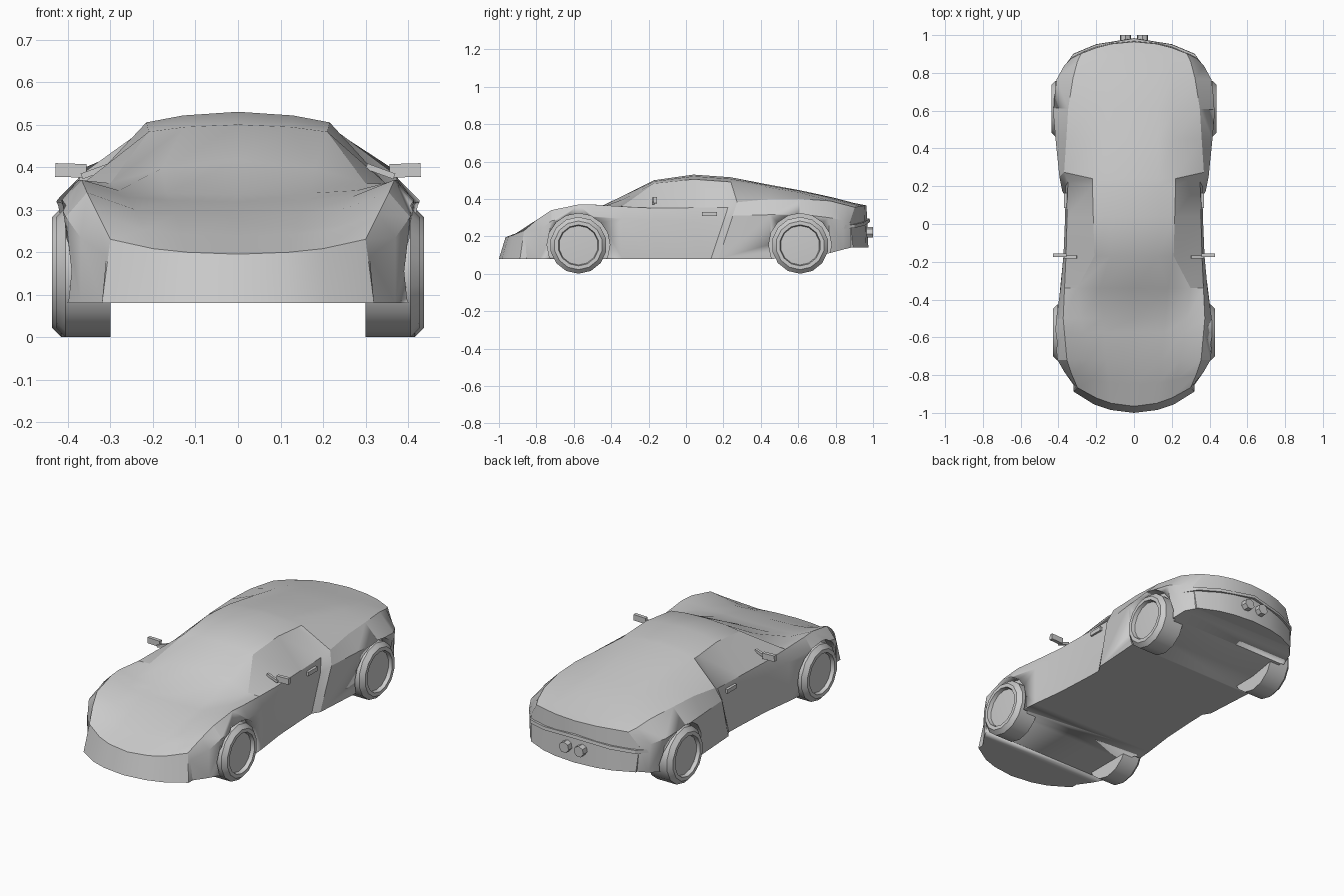
import bpy, bmesh, math
from mathutils import Vector, Matrix

if "Cube" in bpy.data.objects:
    bpy.data.objects.remove(bpy.data.objects["Cube"])


def make_object(name, bm, angle=30):
    bmesh.ops.remove_doubles(bm, verts=bm.verts, dist=0.0005)
    bmesh.ops.recalc_face_normals(bm, faces=bm.faces)
    me = bpy.data.meshes.new(name)
    bm.to_mesh(me)
    bm.free()
    ob = bpy.data.objects.new(name, me)
    bpy.context.collection.objects.link(ob)
    bpy.ops.object.select_all(action='DESELECT')
    bpy.context.view_layer.objects.active = ob
    ob.select_set(True)
    bpy.ops.object.shade_smooth_by_angle(angle=math.radians(angle))
    return ob


def lerp(curve, y):
    if y <= curve[0][0]:
        return curve[0][1]
    for (a, va), (b, vb) in zip(curve, curve[1:]):
        if y <= b:
            return va + (vb - va) * (y - a) / (b - a)
    return curve[-1][1]


def box(name, centre, size, rot=0):
    bm = bmesh.new()
    m = Matrix.Translation(centre) @ Matrix.Rotation(rot, 4, 'Y') @ Matrix.Diagonal((*size, 1))
    bmesh.ops.create_cube(bm, size=1, matrix=m)
    return make_object(name, bm)


# body guide curves: value against length y
CENTRE_Z = [(-.965, .195), (-.72, .285), (-.5, .335), (-.17, .5), (.04, .53), (.25, .515), (.45, .475), (.7, .43), (.95, .365)]
ROOF_X = [(-.965, .2), (-.5, .28), (-.34, .3), (-.17, .21), (.2, .22), (.95, .2)]
ROOF_Z = [(-.965, .208), (-.72, .3), (-.5, .345), (-.34, .362), (-.17, .483), (.04, .505), (.25, .49), (.45, .46), (.7, .42), (.95, .362)]
SHOULDER_X = [(-.965, .3), (-.85, .33), (-.72, .355), (-.5, .375), (-.17, .36), (.2, .35), (.24, .37), (.6, .35), (.87, .31), (.96, .28)]
SHOULDER_Z = [(-.965, .23), (-.85, .29), (-.72, .34), (-.6, .37), (-.45, .37), (-.24, .35), (.2, .355), (.24, .382), (.5, .404), (.75, .395), (.96, .355)]
SIDE_X = [(-.965, .31), (-.85, .37), (-.72, .405), (-.575, .422), (-.35, .39), (-.1, .367), (.2, .362), (.24, .395), (.6, .43), (.75, .42), (.9, .37), (.96, .33)]
SIDE_Z = [(-.965, .19), (-.7, .29), (-.575, .315), (-.3, .29), (.2, .28), (.24, .31), (.6, .32), (.96, .28)]
SILL_X = [(-.965, .32), (-.85, .37), (-.72, .403), (-.45, .405), (-.1, .36), (.2, .355), (.24, .38), (.6, .41), (.9, .36), (.96, .32)]
SILL_Z = [(.6, .08), (.96, .14)]
BOW = [(-.965, 1.1), (-.85, .5), (-.72, 0), (.75, 0), (.9, -.45), (.96, -.8)]
STATIONS = [-.965, -.85, -.72, -.575, -.5, -.34, -.17, .04, .2, .24, .45, .61, .78, .9, .965]


def section(y):
    c, g, gz = lerp(CENTRE_Z, y), lerp(ROOF_X, y), lerp(ROOF_Z, y)
    half = [(0, c), (g * .6, c + (gz - c) * .35), (g, gz),
            (lerp(SHOULDER_X, y), lerp(SHOULDER_Z, y)),
            (lerp(SIDE_X, y), lerp(SIDE_Z, y)), (lerp(SILL_X, y), lerp(SILL_Z, y))]
    pts = []
    for i, (x, z) in enumerate(half):
        lean = .33 * (z - .28) if i > 2 and .15 < y < .3 else 0
        pts.append(Vector((x, y + lerp(BOW, y) * x * x + lean, z)))
    return pts


def end_row(pts, dy, z):
    # bottom edge of the nose or tail face
    out = [Vector((p.x * 1.05, p.y + dy, z)) for p in pts]
    out[3] = out[4] = out[5] = Vector((pts[5].x, pts[5].y + dy, z))
    return out


rows = [section(y) for y in STATIONS]
rows = [end_row(rows[0], -.035, .08)] + rows + [end_row(rows[-1], .01, .14)]

# body shell
bm = bmesh.new()
grid = []
for r in rows:
    full = [Vector((-p.x, p.y, p.z)) for p in r[:0:-1]] + r
    grid.append([bm.verts.new(p) for p in full])
for a, b in zip(grid, grid[1:]):
    for i in range(len(a) - 1):
        bm.faces.new((a[i], a[i + 1], b[i + 1], b[i]))
    bm.faces.new((a[-1], a[0], b[0], b[-1]))
bm.faces.new(grid[0])
bm.faces.new(grid[-1])
body = make_object("body", bm, 26)

# wheel arches
WHEELS = [("front", -.575, .428), ("rear", .61, .438)]
for _, y, _ in WHEELS:
    for s in (-1, 1):
        bm = bmesh.new()
        m = Matrix.Translation((s * .48, y, .155)) @ Matrix.Rotation(math.pi / 2, 4, 'Y')
        bmesh.ops.create_cone(bm, cap_ends=True, segments=16, radius1=.168, radius2=.168, depth=.24, matrix=m)
        cutter = make_object("arch_cutter", bm)
        cutter.hide_render = True
        mod = body.modifiers.new("arch", 'BOOLEAN')
        mod.operation, mod.solver, mod.object = 'DIFFERENCE', 'EXACT', cutter
        bpy.context.view_layer.objects.active = body
        bpy.ops.object.modifier_apply(modifier=mod.name)
        bpy.data.objects.remove(cutter)

# wheels: tyre with chamfer and recessed disc
for end, y, out in WHEELS:
    for s, side in ((-1, "left"), (1, "right")):
        prof = [(.3, 0), (.3, .152), (out - .022, .152), (out, .13), (out, .11), (out - .02, .105), (out - .015, 0)]
        bm = bmesh.new()
        vs = [bm.verts.new((s * x, y, .152 - r)) for x, r in prof]
        es = [bm.edges.new(p) for p in zip(vs, vs[1:])]
        bmesh.ops.spin(bm, geom=vs + es, cent=(0, y, .152), axis=(1, 0, 0), angle=2 * math.pi, steps=14)
        make_object(f"{end}_wheel_{side}", bm)

# mirrors, handles and exhausts
for s, side in ((-1, "left"), (1, "right")):
    box(f"mirror_{side}", (s * .393, -.165, .392), (.073, .02, .032), s * -.03)
    box(f"mirror_arm_{side}", (s * .335, -.175, .39), (.07, .014, .014), s * .35)
    box(f"door_handle_{side}", (s * .36, .125, .32), (.02, .08, .022))
    bm = bmesh.new()
    m = Matrix.Translation((s * .045, .975, .22)) @ Matrix.Rotation(math.pi / 2, 4, 'X')
    bmesh.ops.create_cone(bm, cap_ends=True, segments=7, radius1=.03, radius2=.03, depth=.05, matrix=m)
    make_object(f"exhaust_{side}", bm)

# rear lip: thin band wrapping around the tail
bm = bmesh.new()
lip = []
for x in (-.37, -.32, -.2, 0, .2, .32, .37):
    y = .976 - .8 * x * x - max(0, abs(x) - .32) * .8
    z = .285 - .1 * abs(x)
    lip.append([bm.verts.new((x, y + dy, z + dz)) for dy, dz in ((-.04, -.008), (.008, -.008), (.006, .01), (-.04, .01))])
for a, b in zip(lip, lip[1:]):
    for i in range(4):
        j = (i + 1) % 4
        bm.faces.new((a[i], a[j], b[j], b[i]))
bm.faces.new(lip[0])
bm.faces.new(lip[-1])
make_object("rear_lip", bm)
